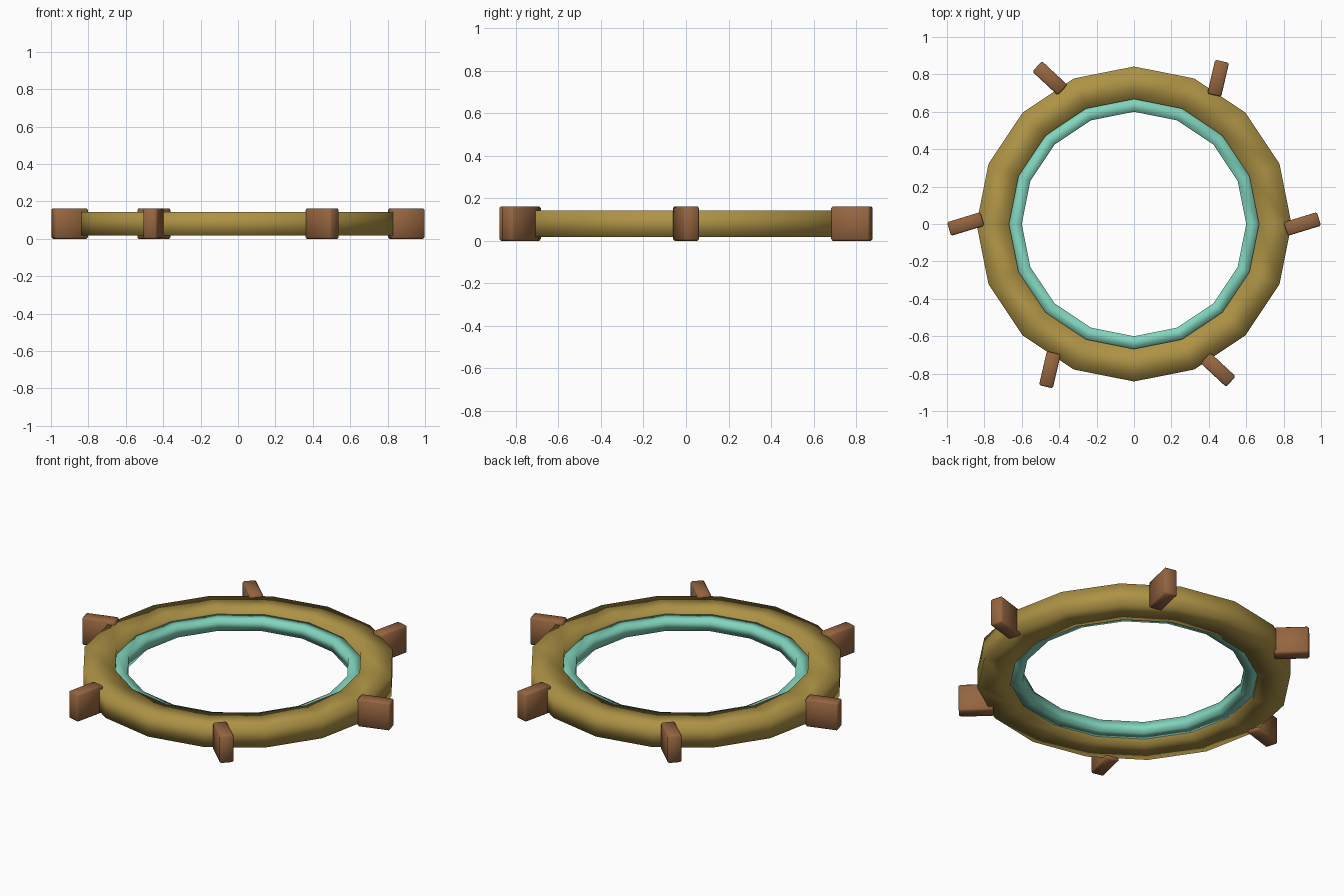
import bpy
import bmesh
import math

cube = bpy.data.objects.get("Cube")
if cube:
    bpy.data.objects.remove(cube, do_unlink=True)

MID_Z = 0.081  # shared mid-height of all parts


def material(name, rgb):
    mat = bpy.data.materials.new(name)
    mat.use_nodes = True
    color = (*rgb, 1.0)
    mat.diffuse_color = color
    mat.node_tree.nodes["Principled BSDF"].inputs["Base Color"].default_value = color
    return mat


gold = material("antique_gold", (0.42, 0.29, 0.06))
teal = material("pale_teal", (0.22, 0.66, 0.51))
brown = material("warm_brown", (0.30, 0.13, 0.05))


def finish(name, bm, mat):
    bmesh.ops.recalc_face_normals(bm, faces=bm.faces)
    for face in bm.faces:
        face.smooth = True
    mesh = bpy.data.meshes.new(name)
    bm.to_mesh(mesh)
    bm.free()
    mesh.materials.append(mat)
    obj = bpy.data.objects.new(name, mesh)
    bpy.context.collection.objects.link(obj)
    return obj


def ring(name, inner, outer, height, mat, sides=16):
    """Square-section hoop with a corner on each axis."""
    bm = bmesh.new()
    low, high = MID_Z - height / 2, MID_Z + height / 2
    profile = [(inner, low), (outer, low), (outer, high), (inner, high)]
    loops = []
    for i in range(sides):
        a = math.tau * i / sides
        loops.append([bm.verts.new((r * math.cos(a), r * math.sin(a), z))
                      for r, z in profile])
    for i in range(sides):
        here, there = loops[i], loops[(i + 1) % sides]
        for j in range(4):
            k = (j + 1) % 4
            bm.faces.new((here[j], there[j], there[k], here[k]))
    return finish(name, bm, mat)


# Outer hoop and the thinner liner inside it
ring("outer_ring", 0.668, 0.842, 0.125, gold)
ring("inner_liner", 0.60, 0.67, 0.067, teal)

# Six slanted pegs around the rim
for i in range(6):
    bm = bmesh.new()
    bmesh.ops.create_cube(bm, size=1.0)
    bmesh.ops.scale(bm, vec=(0.186, 0.076, 0.162), verts=bm.verts)
    bmesh.ops.bevel(bm, geom=bm.edges[:], offset=0.008, segments=1,
                    affect='EDGES', profile=0.5)
    peg = finish(f"rim_peg_{i + 1}", bm, brown)
    angle = math.tau * i / 6
    peg.location = (0.9 * math.cos(angle), 0.9 * math.sin(angle), MID_Z)
    peg.rotation_euler.z = angle + math.radians(17)
